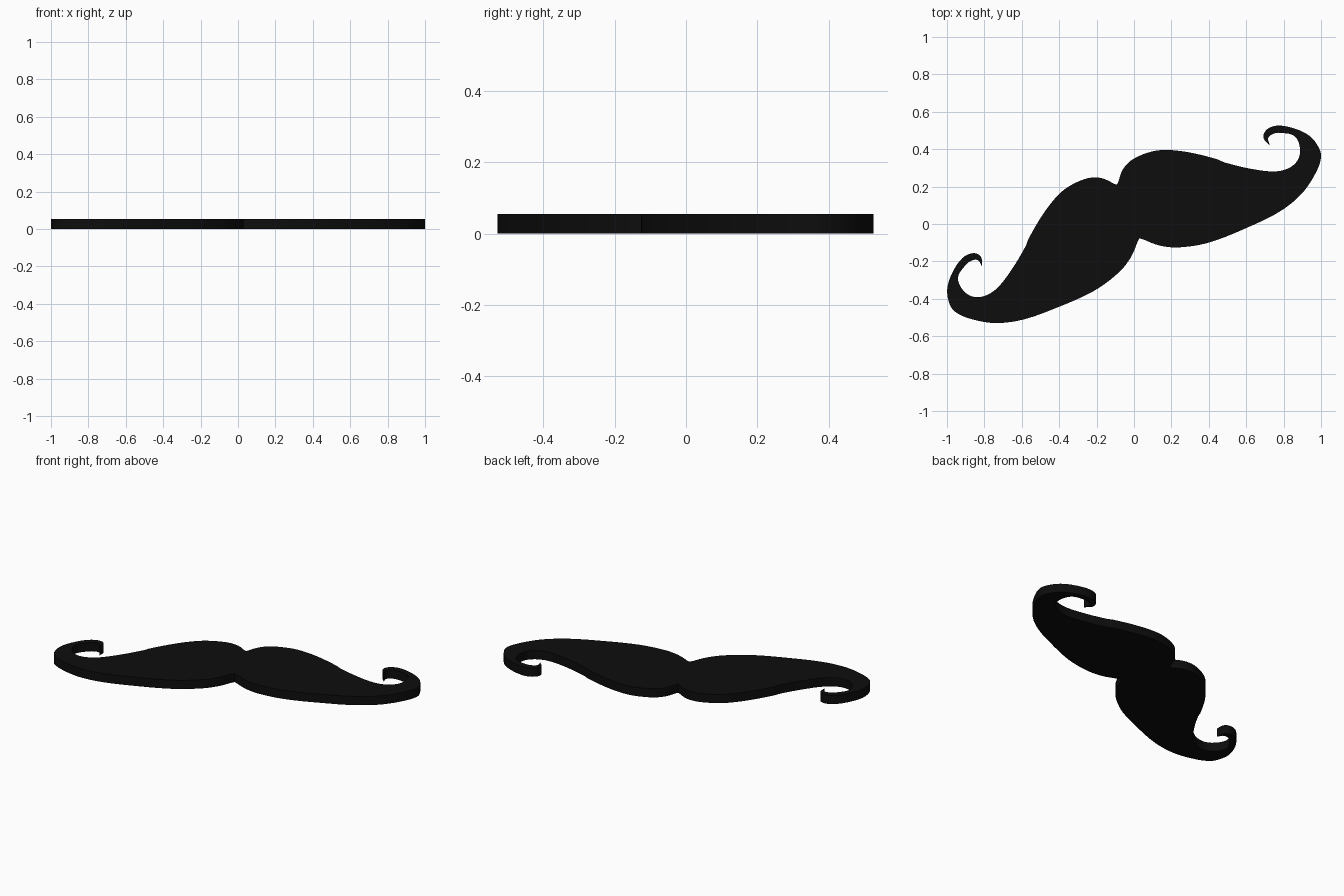
import bpy, bmesh, math
from mathutils import Matrix, Vector
from mathutils.geometry import interpolate_bezier

if "Cube" in bpy.data.objects:
    bpy.data.objects.remove(bpy.data.objects["Cube"])

THICK = 0.055
# Mirror axis of the moustache: tilted about z, passing through the two notches
frame = Matrix.Translation((-0.031, 0.067, 0)) @ Matrix.Rotation(math.radians(22.8), 4, 'Z')

# Right half outline seen from above, split at its sharp corners
upper = [(-0.088, 0.211), (-0.06, 0.291), (-0.008, 0.345), (0.09, 0.386), (0.175, 0.396),
         (0.30, 0.382), (0.445, 0.346), (0.485, 0.329), (0.62, 0.296), (0.75, 0.281),
         (0.83, 0.30), (0.88, 0.35), (0.885, 0.42), (0.855, 0.472), (0.79, 0.487),
         (0.75, 0.484), (0.718, 0.461), (0.726, 0.42)]
lower = [(0.726, 0.42), (0.692, 0.462), (0.71, 0.505), (0.767, 0.526), (0.857, 0.511),
         (0.94, 0.470), (0.987, 0.41), (1.0, 0.355), (0.97, 0.27), (0.895, 0.16),
         (0.78, 0.067), (0.62, -0.013), (0.405, -0.098), (0.243, -0.125),
         (0.136, -0.115), (0.032, -0.075)]


def smooth(points, steps=5):
    """Smooth curve through the points (last point left off)."""
    p = [Vector((x, y, 0)) for x, y in points]
    p = [p[0]] + p + [p[-1]]
    out = []
    for a, b, c, d in zip(p, p[1:], p[2:], p[3:]):
        seg = (c - b).length / 3
        tb, tc = (c - a).normalized() * seg, (d - b).normalized() * seg
        out += interpolate_bezier(b, b + tb, c - tc, c, steps + 1)[:-1]
    return out


outline = smooth(upper) + smooth(lower) + [Vector((*lower[-1], 0))]
local = [frame.inverted() @ v for v in outline]
for v in local:
    v.x = max(v.x, 0)
local[0].x = local[-1].x = 0

# Half slab: bottom cap, top cap and side walls, open along the mirror seam
bm = bmesh.new()
bottom = [bm.verts.new(v) for v in local]
top = [bm.verts.new(v + Vector((0, 0, THICK))) for v in local]
bm.faces.new(bottom)
bm.faces.new(top[::-1])
for i in range(len(local) - 1):
    bm.faces.new((bottom[i + 1], bottom[i], top[i], top[i + 1]))
bmesh.ops.recalc_face_normals(bm, faces=bm.faces[:])
bm.faces.ensure_lookup_table()
if bm.faces[0].normal.z > 0:
    bmesh.ops.reverse_faces(bm, faces=bm.faces[:])
mesh = bpy.data.meshes.new("moustache")
bm.to_mesh(mesh)
bm.free()

black = bpy.data.materials.new("black")
black.diffuse_color = (0.004, 0.004, 0.004, 1)
black.use_nodes = True
black.node_tree.nodes["Principled BSDF"].inputs["Base Color"].default_value = black.diffuse_color
mesh.materials.append(black)

obj = bpy.data.objects.new("moustache", mesh)
bpy.context.collection.objects.link(obj)
obj.matrix_world = frame
mirror = obj.modifiers.new("other_half", 'MIRROR')
mirror.use_clip = True
bpy.context.view_layer.objects.active = obj
obj.select_set(True)
bpy.ops.object.modifier_apply(modifier=mirror.name)
bpy.ops.object.shade_smooth_by_angle(angle=math.radians(30))
